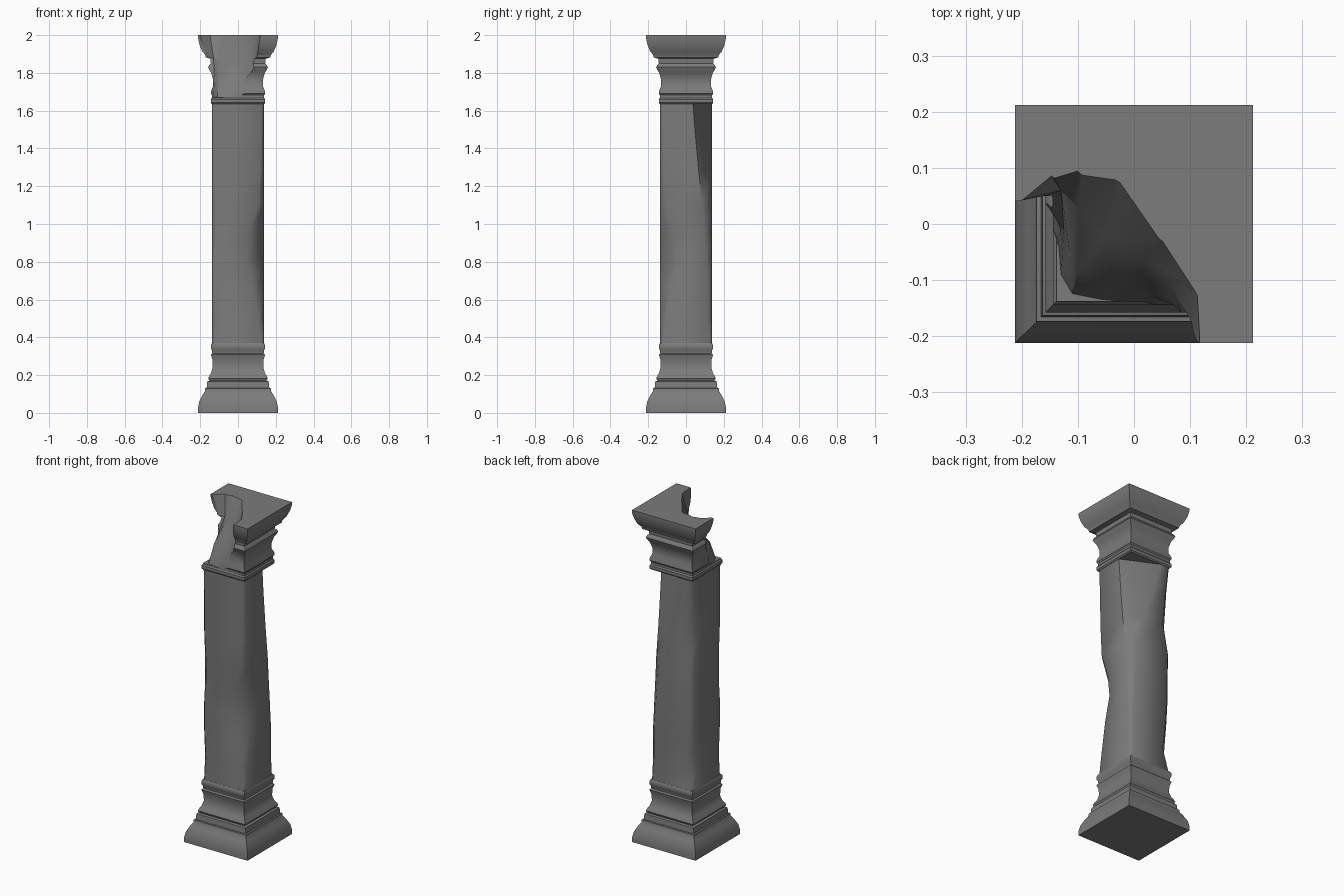
import bpy
import math

cube = bpy.data.objects.get("Cube")
if cube:
    bpy.data.objects.remove(cube, do_unlink=True)

stone = bpy.data.materials.new("dark grey stone")
stone.use_nodes = True
COLOUR = (0.2, 0.2, 0.2, 1)
stone.diffuse_color = COLOUR
stone.node_tree.nodes["Principled BSDF"].inputs["Base Color"].default_value = COLOUR


def loft(name, rings):
    """Closed solid through rings of equal point count, bottom to top."""
    n = len(rings[0])
    verts = [p for ring in rings for p in ring]
    faces = [tuple(reversed(range(n))), tuple(range(len(verts) - n, len(verts)))]
    for r in range(len(rings) - 1):
        a, b = r * n, r * n + n
        for i in range(n):
            j = (i + 1) % n
            faces.append((a + i, a + j, b + j, b + i))
    mesh = bpy.data.meshes.new(name)
    mesh.from_pydata(verts, [], faces)
    mesh.materials.append(stone)
    obj = bpy.data.objects.new(name, mesh)
    bpy.context.collection.objects.link(obj)
    return obj


def activate(obj):
    bpy.ops.object.select_all(action='DESELECT')
    obj.select_set(True)
    bpy.context.view_layer.objects.active = obj


def smooth(obj, degrees):
    activate(obj)
    bpy.ops.object.shade_smooth_by_angle(angle=math.radians(degrees))


def square(h, z):
    return [(h, -h, z), (h, h, z), (-h, h, z), (-h, -h, z)]


# Moulded base: half width, height
base_profile = [(.212, 0), (.212, .025), (.205, .06), (.188, .095), (.175, .115),
                (.174, .13), (.166, .132), (.163, .165), (.152, .17), (.158, .182),
                (.152, .196), (.143, .21), (.134, .24), (.135, .28), (.144, .308),
                (.136, .315), (.138, .332), (.144, .342), (.144, .358), (.138, .37)]
base = loft("base", [square(h, z) for h, z in base_profile])
smooth(base, 35)

# Moulded capital
capital_profile = [(.138, 1.635), (.144, 1.642), (.144, 1.66), (.138, 1.668),
                   (.138, 1.682), (.144, 1.69), (.142, 1.705), (.132, 1.73),
                   (.132, 1.765), (.142, 1.8), (.152, 1.815), (.158, 1.83),
                   (.152, 1.843), (.144, 1.85), (.146, 1.875), (.172, 1.882),
                   (.174, 1.895), (.19, 1.915), (.204, 1.95), (.212, 1.985), (.212, 2)]
capital = loft("capital", [square(h, z) for h, z in capital_profile])

# Broken-away front corner of the capital
break_levels = [
    (1.672, [(.06, -.16), (.02, -.142), (-.06, -.134), (-.11, -.124),
             (-.13, -.09), (-.134, -.04), (-.15, 0)]),
    (1.78, [(.07, -.15), (.02, -.115), (-.04, -.11), (-.1, -.085),
            (-.115, -.05), (-.125, -.01), (-.15, .02)]),
    (1.88, [(.1, -.17), (.06, -.1), (.01, -.06), (-.05, -.02),
            (-.1, .03), (-.13, .06), (-.16, .05)]),
    (2.02, [(.12, -.21), (.115, -.12), (.05, -.02), (-.03, .095),
            (-.1, .105), (-.15, .09), (-.21, .04)]),
]
rings = []
for z, line in break_levels:
    (x0, y0), (x1, y1) = line[0], line[-1]
    outline = [(-.3, -.3), (x0, -.3)] + line + [(-.3, y1)]
    rings.append([(x, y, z) for x, y in outline])
cutter = loft("break_cutter", rings)
cutter.hide_render = True
cut = capital.modifiers.new("break", 'BOOLEAN')
cut.operation = 'DIFFERENCE'
cut.solver = 'EXACT'
cut.object = cutter
activate(capital)
bpy.ops.object.modifier_apply(modifier=cut.name)
bpy.data.objects.remove(cutter, do_unlink=True)
smooth(capital, 35)

# Worn shaft: height, then the chip at each corner
# (back left along x and y, back right, front right, front left)
H = .137
wear = [(.365, .01, .01, .01, .01, .01),
        (.5, .02, .02, .05, .02, .03),
        (.68, .02, .02, .03, .01, .06),
        (.82, .03, .03, .02, .01, .095),
        (.95, .04, .04, .02, .02, .08),
        (1.1, .05, .05, .015, .02, .03),
        (1.28, .1, .07, .05, .01, .02),
        (1.5, .17, .09, .03, .01, .015),
        (1.64, .21, .1, .01, .006, .01)]
rings = []
for z, ax, ay, b, c, d in wear:
    rings.append([(H, H - ay, z), (H - ax, H, z), (b - H, H, z), (-H, H - b, z),
                  (-H, c - H, z), (c - H, -H, z), (H - d, -H, z), (H, d - H, z)])
shaft = loft("shaft", rings)
smooth(shaft, 50)
